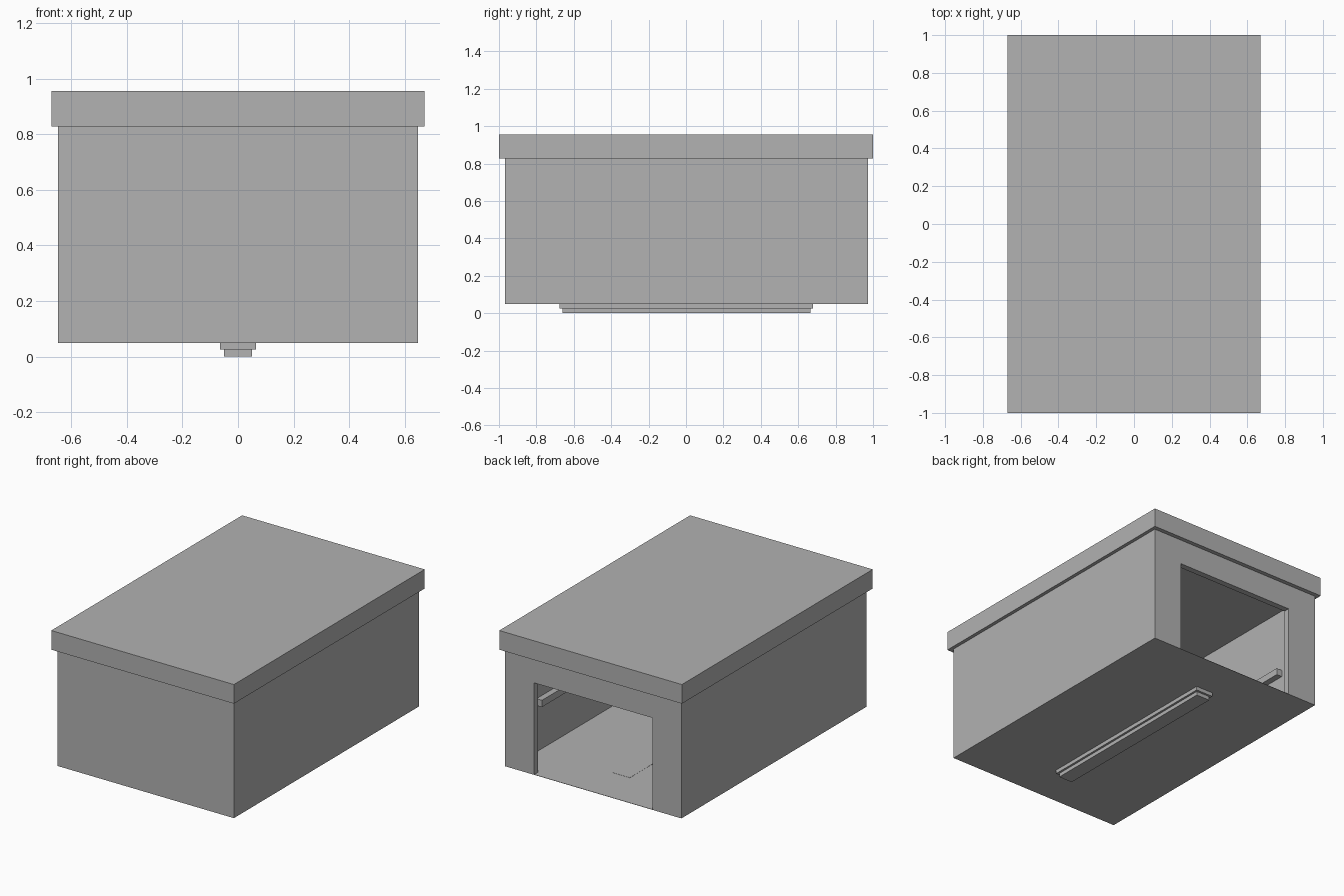
import bpy

old = bpy.data.objects.get("Cube")
if old:
    bpy.data.objects.remove(old, do_unlink=True)

grey = bpy.data.materials.new("mid_grey")
GREY = (0.445, 0.445, 0.445, 1)
grey.use_nodes = True
grey.diffuse_color = GREY
grey.node_tree.nodes["Principled BSDF"].inputs["Base Color"].default_value = GREY


def box(name, x, y, z):
    """Box spanning the given (low, high) ranges."""
    spans = (x, y, z)
    bpy.ops.mesh.primitive_cube_add(size=1, location=[(a + b) / 2 for a, b in spans])
    ob = bpy.context.object
    ob.name = name
    ob.scale = [b - a for a, b in spans]
    bpy.ops.object.transform_apply(location=True, rotation=False, scale=True)
    ob.data.materials.append(grey)
    return ob


def cut(target, name, x, y, z):
    """Subtract a box from the target."""
    cutter = box(name, x, y, z)
    mod = target.modifiers.new(name, "BOOLEAN")
    mod.object, mod.solver = cutter, "EXACT"
    cutter.hide_render = True
    cutter.hide_set(True)


HALF_X, FRONT, BACK = 0.647, -0.967, 0.972
FLOOR, CEILING, WALL = 0.05, 0.828, 0.04
INNER_X = HALF_X - WALL

# Hollow body with a thin floor and a doorway in the back wall
body = box("body", (-HALF_X, HALF_X), (FRONT, BACK), (FLOOR, CEILING))
cut(body, "room_cutter", (-INNER_X, INNER_X), (FRONT + WALL, BACK - WALL), (FLOOR + 0.002, 1))
cut(body, "doorway_cutter", (-0.434, 0.434), (BACK - 0.1, BACK + 0.1), (FLOOR + 0.002, 0.66))

# Overhanging slab lid
box("lid", (-0.67, 0.67), (-1, 1), (CEILING, 0.955))

# Stepped rail under the floor
box("bottom_rail_upper", (-0.064, 0.064), (-0.675, 0.68), (0.025, FLOOR + 0.003))
box("bottom_rail_lower", (-0.05, 0.05), (-0.66, 0.665), (0, 0.025))

# Ledge along each inner side wall
for side, name in ((1, "left_ledge"), (-1, "right_ledge")):
    ends = sorted((side * (INNER_X - 0.04), side * (INNER_X + 0.01)))
    box(name, ends, (-0.675, 0.7), (0.36, 0.405))
